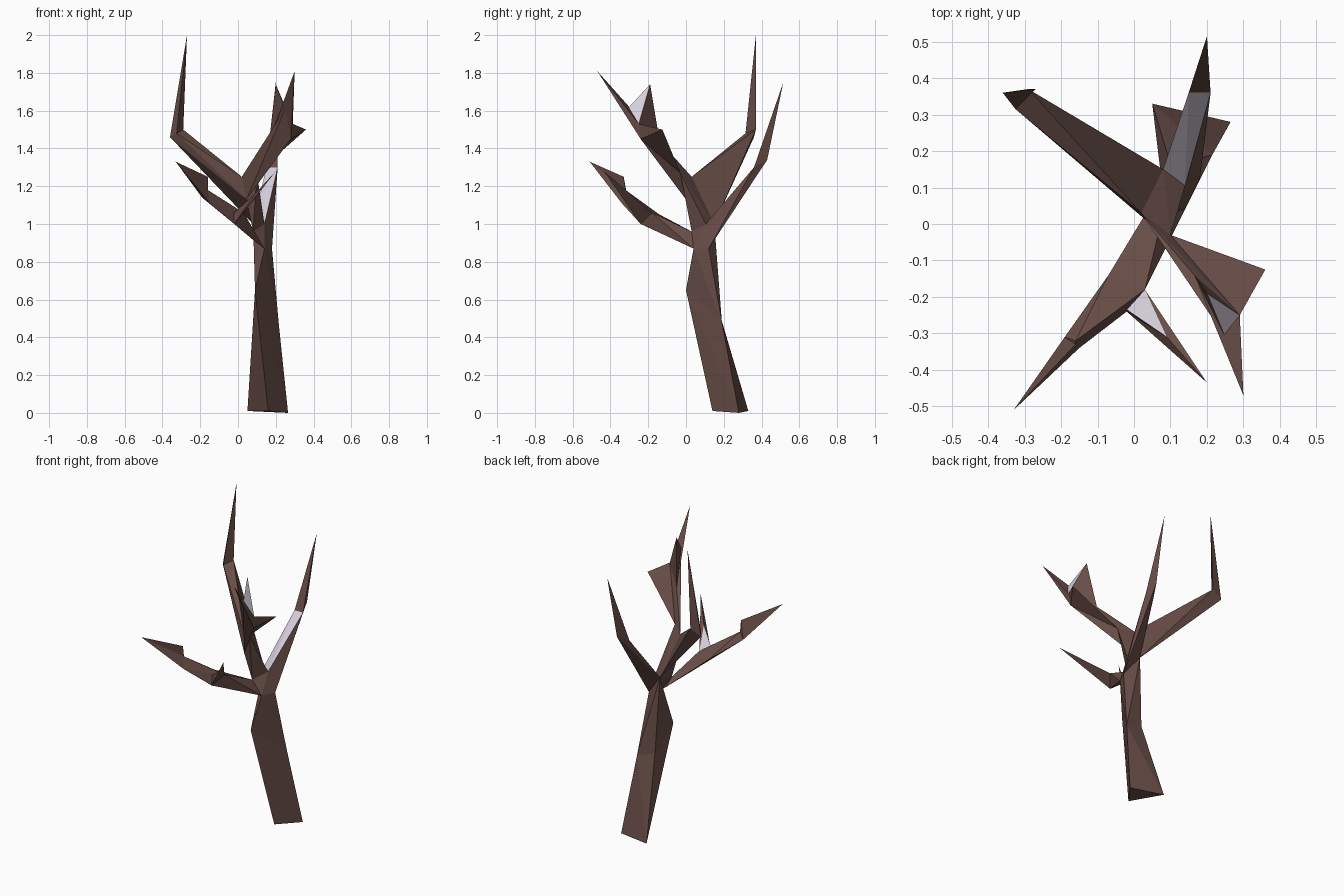
import bpy, bmesh
from mathutils import Vector as V

if "Cube" in bpy.data.objects:
    bpy.data.objects.remove(bpy.data.objects["Cube"])


def material(name, rgb):
    m = bpy.data.materials.new(name)
    m.diffuse_color = (*rgb, 1)
    m.use_nodes = True
    m.node_tree.nodes["Principled BSDF"].inputs["Base Color"].default_value = m.diffuse_color
    return m


BARK = material("brown_bark", (0.14, 0.075, 0.064))
PALE = material("pale_bare_wood", (0.68, 0.63, 0.72))


def limb(name, *rings, pale=()):
    """Faceted limb through consecutive point rings; faces lying wholly on a pale group are bare wood."""
    bm = bmesh.new()
    for a, b in zip(rings, rings[1:]):
        pts = []
        for p in (*a, *b):
            if p not in pts:
                pts.append(p)
        verts = [bm.verts.new(p) for p in pts]
        res = bmesh.ops.convex_hull(bm, input=verts)
        junk = {e for e in res["geom_interior"] + res["geom_unused"] if isinstance(e, bmesh.types.BMVert)}
        bmesh.ops.delete(bm, geom=list(junk), context='VERTS')
    bmesh.ops.recalc_face_normals(bm, faces=bm.faces[:])
    for f in bm.faces:
        for group in pale:
            if all(any((v.co - p).length < 1e-4 for p in group) for v in f.verts):
                f.material_index = 1
    me = bpy.data.meshes.new(name)
    bm.to_mesh(me)
    bm.free()
    me.materials.append(BARK)
    me.materials.append(PALE)
    ob = bpy.data.objects.new(name, me)
    bpy.context.collection.objects.link(ob)
    return ob


# Fork points shared by the trunk and the branches
back = V((0.08, 0.15, 1.0))
side = V((0.18, 0.12, 0.87))
front = V((0.14, 0.04, 0.87))
crotch = V((0.14, 0.105, 1.0))
collar = V((0.08, 0.03, 0.96))
peak = V((0.02, 0.03, 1.25))
shoulder = V((0.10, -0.03, 1.27))
throat = V((0.045, 0.0, 1.13))

# Trunk and the upper stem
limb("trunk",
     [V((0.05, 0.33, 0.01)), V((0.265, 0.28, 0)), V((0.16, 0.14, 0.01))],
     [V((0.095, 0.18, 0.52)), V((0.215, 0.19, 0.48)), V((0.09, 0.0, 0.65))],
     [back, side, front])
limb("upper_stem", [back, side, front], [back, crotch, collar], [peak, shoulder, throat])

# Back branch with a bare upper face
b1, b2, b3 = V((0.15, 0.36, 1.3)), V((0.21, 0.36, 1.3)), V((0.19, 0.43, 1.34))
limb("back_branch", [back, side, crotch], [b1, b2, b3], [V((0.2, 0.515, 1.75))],
     pale=[(back, crotch, b1, b2)])

# Tall left branch
limb("tall_branch", [back, peak, throat],
     [V((-0.36, 0.36, 1.46)), V((-0.325, 0.315, 1.48)), V((-0.29, 0.37, 1.5))],
     [V((-0.27, 0.37, 2.0))])

# Front right branch with two spikes and a side twig
ridge = V((0.165, -0.14, 1.44))
outer = V((0.29, -0.25, 1.53))
upper = V((0.25, -0.31, 1.61))
under = V((0.28, -0.24, 1.45))
spike = V((0.2, -0.19, 1.74))
limb("right_branch", [peak, shoulder, throat], [ridge, outer, upper, under],
     [V((0.3, -0.47, 1.81))], pale=[(peak, shoulder, ridge)])
limb("right_spike", [ridge, outer, upper], [spike], pale=[(spike, outer, upper)])
limb("right_twig", [shoulder, under, outer], [V((0.36, -0.125, 1.5))])

# Front left branch with a thorn and a side spike
low, high = V((-0.02, -0.24, 1.0)), V((0.03, -0.18, 1.06))
s1, s2, s3 = V((-0.19, -0.31, 1.14)), V((-0.15, -0.34, 1.11)), V((-0.16, -0.32, 1.18))
tip = V((-0.33, -0.51, 1.33))
limb("left_branch", [V((0.075, 0.1, 0.92)), front, collar],
     [V((-0.07, -0.14, 1.05)), low, high], [s1, s2, s3], [tip])
limb("left_thorn", [s1, s3, V((-0.16, -0.33, 1.25))], [tip])
lip = V((-0.02, -0.235, 1.06))
mid = V((0.09, -0.31, 1.16))
limb("left_spike", [low, high, lip], [mid], [V((0.2, -0.435, 1.28))],
     pale=[(high, lip, mid)])
limb("left_spike_end", [high, low, mid], [V((0.2, -0.435, 1.28))])
